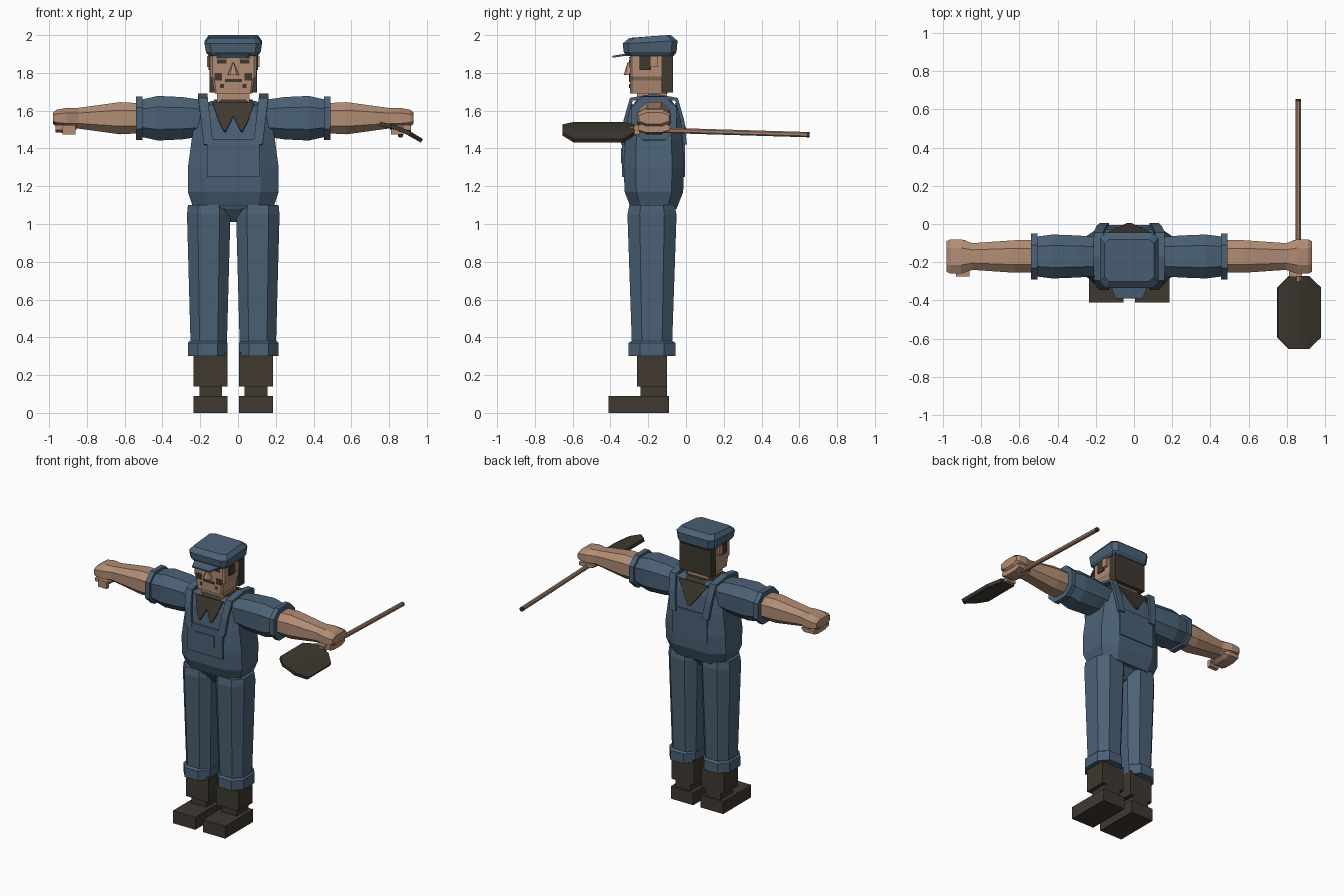
import bpy
import bmesh
from mathutils import Vector

cube = bpy.data.objects.get("Cube")
if cube:
    bpy.data.objects.remove(cube, do_unlink=True)

# Middle of the body on the ground; body parts are measured from here
BODY = Vector((-.025, -.18, 0))


def material(name, red, green, blue):
    mat = bpy.data.materials.new(name)
    mat.use_nodes = True
    mat.diffuse_color = (red, green, blue, 1)
    shader = mat.node_tree.nodes["Principled BSDF"]
    shader.inputs["Base Color"].default_value = mat.diffuse_color
    shader.inputs["Roughness"].default_value = .9
    return mat


denim = material("denim blue", .07, .12, .18)
skin = material("skin", .44, .265, .175)
dark = material("dark brown", .05, .04, .03)
wood = material("wood", .36, .21, .14)


def finish(name, mat, bm, mirror=False, thickness=None, location=BODY):
    """Turn a bmesh into a named object, optionally mirrored or thickened."""
    bmesh.ops.recalc_face_normals(bm, faces=bm.faces)
    mesh = bpy.data.meshes.new(name)
    bm.to_mesh(mesh)
    bm.free()
    mesh.materials.append(mat)
    part = bpy.data.objects.new(name, mesh)
    bpy.context.collection.objects.link(part)
    part.location = location
    if thickness:
        solid = part.modifiers.new("Thickness", "SOLIDIFY")
        solid.thickness = thickness
        solid.offset = 0
    if mirror:
        part.modifiers.new("Mirror", "MIRROR")
    return part


def box(name, mat, centre, size, **options):
    bm = bmesh.new()
    bmesh.ops.create_cube(bm, size=1)
    bmesh.ops.scale(bm, vec=size, verts=bm.verts)
    bmesh.ops.translate(bm, vec=centre, verts=bm.verts)
    return finish(name, mat, bm, **options)


def loft(name, mat, rings, axis="z", centre=(0, 0, 0), cut=.5, **options):
    """Skin over eight-sided rings: position on the axis and two half sizes."""
    def point(along, u, v):
        spots = {"x": (along, u, v), "y": (u, along, v), "z": (u, v, along)}
        return Vector(spots[axis]) + Vector(centre)

    bm = bmesh.new()
    loops = []
    for along, u, v in rings:
        a, b = u * (1 - cut), v * (1 - cut)
        half = [(a, -v), (u, -b), (u, b), (a, v)]
        outline = half + [(-p, -q) for p, q in half]
        loops.append([bm.verts.new(point(along, p, q)) for p, q in outline])
    for low, high in zip(loops, loops[1:]):
        for i in range(len(low)):
            bm.faces.new((low[i - 1], low[i], high[i], high[i - 1]))
    bm.faces.new(loops[0])
    bm.faces.new(loops[-1])
    return finish(name, mat, bm, **options)


def sheet(name, mat, rows, thickness, **options):
    """Thickened strip through rows of points."""
    bm = bmesh.new()
    grid = [[bm.verts.new(p) for p in row] for row in rows]
    for upper, lower in zip(grid, grid[1:]):
        for i in range(len(upper) - 1):
            bm.faces.new((upper[i], upper[i + 1], lower[i + 1], lower[i]))
    return finish(name, mat, bm, thickness=thickness, **options)


# Boots
box("boot_foot", dark, (.12, -.07, .045), (.18, .32, .09), mirror=True)
box("boot_ankle", dark, (.12, .01, .12), (.12, .14, .08), mirror=True)
box("boot_shaft", dark, (.12, 0, .23), (.18, .16, .18), mirror=True)

# Trousers
loft("trouser_leg", denim, [(.32, .095, .105), (1.05, .115, .13), (1.1, .11, .12)],
     centre=(.13, 0, 0), mirror=True)
loft("trouser_cuff", denim, [(.3, .105, .125), (.37, .105, .125), (.38, .095, .11)],
     centre=(.135, 0, 0), mirror=True)
loft("crotch", denim, [(1.01, .03, .05), (1.1, .11, .12)])

# Torso
loft("torso", denim,
     [(1.08, .21, .12), (1.17, .24, .155), (1.3, .24, .16), (1.45, .22, .155),
      (1.57, .2, .14), (1.63, .17, .115), (1.65, .12, .08)],
     centre=(0, .01, 0), cut=.4)

# Overall bib, pocket and straps
for side, depth in (("front", -.15), ("back", .165)):
    box("bib_" + side, denim, (0, depth, 1.35), (.28, .02, .2))
box("bib_pocket", denim, (0, -.16, 1.36), (.15, .01, .08))

strap_rise = [(.165, 1.42), (.15, 1.55), (.12, 1.66)]
strap_path = [(-y, z) for y, z in strap_rise] + [(0, 1.68)] + strap_rise[::-1]
strap_rows = []
for y, z in strap_path:
    middle = .13 + (z - 1.42) / 8
    strap_rows.append([(middle + side, y + .01, z) for side in (-.025, .025)])
sheet("shoulder_strap", denim, strap_rows, .02, mirror=True)

# Sleeves, forearms and hands
arm = dict(axis="x", centre=(0, .01, 1.56), mirror=True)
loft("sleeve", denim,
     [(.15, .1, .095), (.27, .11, .112), (.4, .115, .118), (.48, .105, .1)], **arm)
loft("sleeve_cuff", denim, [(.48, .12, .115), (.515, .12, .115)], **arm)
loft("forearm", skin,
     [(.5, .085, .08), (.6, .085, .085), (.82, .07, .055), (.88, .09, .055),
      (.935, .09, .045), (.955, .08, .03)], **arm)
loft("curled_fingers", skin, [(.83, .07, .01), (.86, .085, .03), (.94, .085, .025)],
     axis="x", centre=(0, .01, 1.51), mirror=True)
box("thumb", skin, (.87, -.08, 1.5), (.07, .03, .05), mirror=True)

# Neck and scarf
box("neck", skin, (0, 0, 1.65), (.17, .16, .1))
loft("scarf_collar", dark, [(1.6, .14, .13), (1.66, .1, .09)],
     centre=(0, .01, 0), cut=.4)


def drape(name, side, rows):
    """Scarf cloth lying on the sloping chest (side -1) or back (side 1)."""
    points = [[(x, .01 + side * (.17 - .35 * (z - 1.49)), z) for x, z in row]
              for row in rows]
    sheet(name, dark, points, .012, mirror=True)


drape("scarf_front", -1, [[(0, 1.64), (.11, 1.64)], [(0, 1.57), (.08, 1.55)],
                          [(.04, 1.49), (.05, 1.49)]])
drape("scarf_back", 1, [[(0, 1.64), (.12, 1.64)], [(0, 1.49), (.01, 1.49)]])

# Head, ears and hair
loft("head", skin, [(1.69, .1, .1), (1.76, .11, .1), (1.78, .122, .1), (1.9, .122, .1)],
     centre=(0, -.017, 0), cut=.1)
box("ear", skin, (.12, .01, 1.86), (.04, .04, .06), mirror=True)
box("back_hair", dark, (0, .08, 1.8), (.25, .06, .21), mirror=False)
box("sideburn", dark, (.115, -.035, 1.86), (.03, .06, .09), mirror=True)

# Face details as thin plates
for name, x, z, width, height in (
        ("eye", .06, 1.86, .05, .02), ("eyebrow", .06, 1.88, .06, .01),
        ("cheek_mark", .08, 1.78, .04, .04), ("chin_mark", .06, 1.73, .02, .02),
        ("mouth", .02, 1.76, .05, .015)):
    box(name, dark, (x, -.117, z), (width, .008, height), mirror=True)
loft("nose", skin, [(1.79, .03, .025), (1.855, .003, .005)],
     centre=(0, -.125, 0), cut=.4)

# Flat cap, its top dropping to the front
cap = loft("cap", denim,
           [(1.89, .13, .125), (1.91, .145, .14), (1.97, .152, .145), (2, .13, .11)],
           centre=(0, -.01, 0), cut=.2)
for vertex in cap.data.vertices:
    if vertex.co.z > 1.95 and vertex.co.y < -.05:
        vertex.co.z -= .015
sheet("cap_brim", denim, [[(0, -.12, 1.9), (.11, -.11, 1.9)],
                          [(0, -.21, 1.885), (.07, -.21, 1.885)]],
      .01, mirror=True)

# Shovel held in the left hand
grip = Vector((.86, .18, 1.487))
for name, mat, start, end in (("shovel_handle", wood, -.48, .46),
                              ("shovel_handle_tip", dark, .46, .475)):
    rod = loft(name, mat, [(start, .014, .014), (end, .014, .014)],
               axis="y", location=grip)
    rod.rotation_euler.x = -.03

blade_rows = []
for y in (-.19, -.13, .13, .19):
    half = .112 if abs(y) < .15 else .05
    across = [half * step / 2 for step in range(-2, 3)]
    blade_rows.append([(x, y, -.4 * x - 1.2 * x * x) for x in across])
sheet("shovel_blade", dark, blade_rows, .022, location=(.862, -.463, 1.5))
